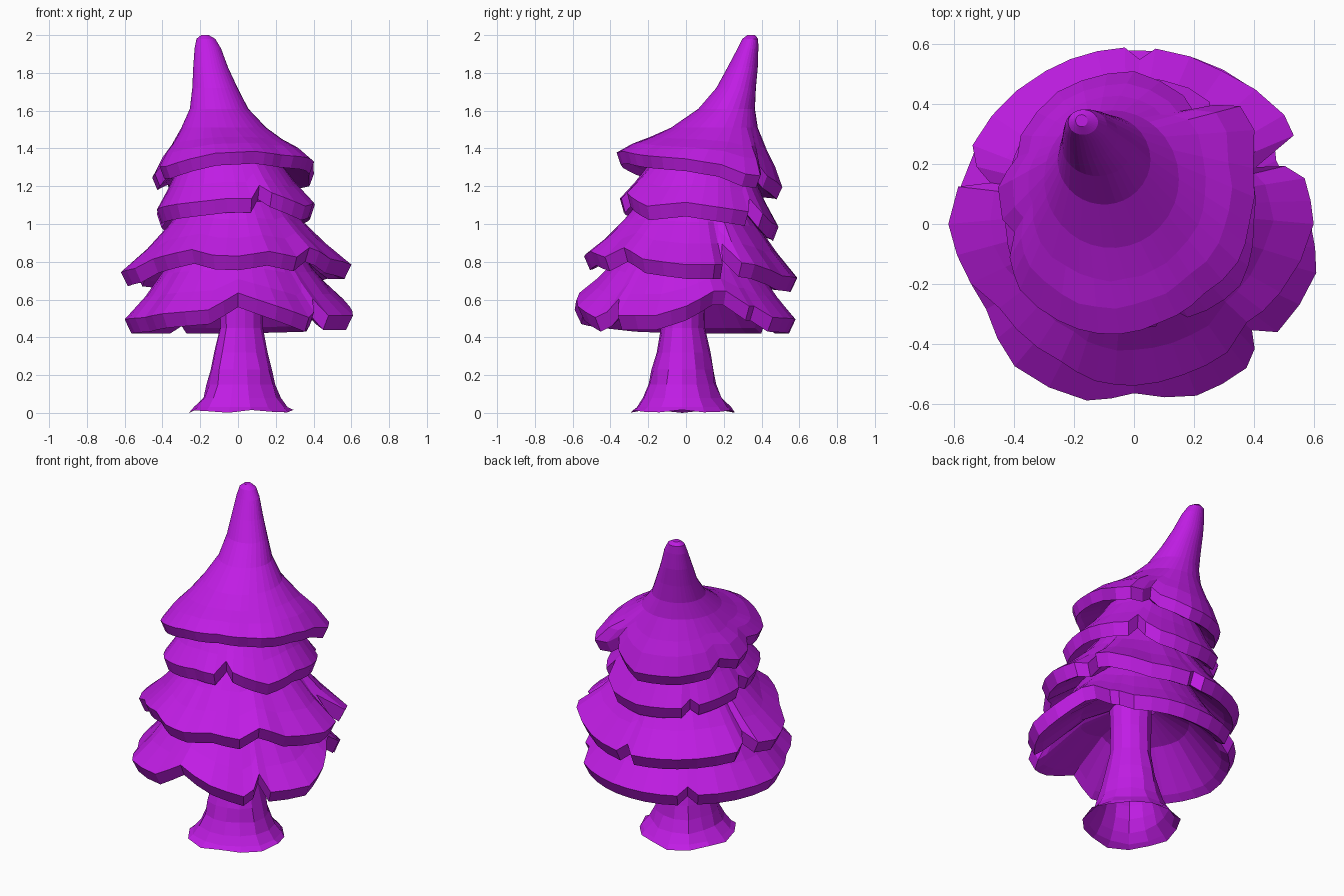
import bpy, bmesh, random
from math import sin, cos, radians, ceil

random.seed(4)

mat = bpy.data.materials.new("tree_purple")
mat.diffuse_color = (0.53, 0.012, 0.78, 1)


def loft(name, rings, cap_end=False):
    """Bridge equal-length rings into a flat shaded shell."""
    bm = bmesh.new()
    loops = [[bm.verts.new(p) for p in ring] for ring in rings]
    n = len(loops[0])
    for a, b in zip(loops, loops[1:]):
        for i in range(n):
            j = (i + 1) % n
            bm.faces.new((a[i], a[j], b[j], b[i]))
    if cap_end:
        bm.faces.new(loops[-1])
    bmesh.ops.recalc_face_normals(bm, faces=bm.faces)
    me = bpy.data.meshes.new(name)
    bm.to_mesh(me)
    bm.free()
    ob = bpy.data.objects.new(name, me)
    ob.data.materials.append(mat)
    bpy.context.collection.objects.link(ob)
    return ob


def subdivide(keys, step=13):
    """Fill wide gaps between (angle, radius, height) rim keys."""
    out = []
    for a, b in zip(keys, keys[1:] + [(keys[0][0] + 360,) + keys[0][1:]]):
        n = max(1, ceil((b[0] - a[0]) / step))
        out += [tuple(u + (v - u) * i / n for u, v in zip(a, b)) for i in range(n)]
    return out


def mix(a, b, t, tz, jit=0.0):
    """Blend two rings: t sideways, tz in height."""
    out = []
    for p, q in zip(a, b):
        k = t + random.uniform(-jit, jit)
        out.append((p[0] + (q[0] - p[0]) * k, p[1] + (q[1] - p[1]) * k,
                    p[2] + (q[2] - p[2]) * tz))
    return out


def tier(name, keys, under_z, slope, tops, lip=0.075, cap_end=False):
    """Scalloped skirt: hollow underside, slanted lip, sloping top, then end sections."""
    rim = subdivide(keys)

    def ring(scale, dz):
        return [(r * scale * cos(radians(a)), r * scale * sin(radians(a)), z + dz)
                for a, r, z in rim]

    def ellipse(cx, cy, rx, ry, z):
        return [(cx + rx * cos(radians(a)), cy + ry * sin(radians(a)), z) for a, _, _ in rim]

    inner, low, top = ring(0.86, 0.03), ring(0.94, 0), ring(1, lip)
    core = ellipse(0, 0.03, 0.11, 0.11, under_z)
    ends = [ellipse(*t) for t in tops]
    rings = [core, mix(inner, core, 0.5, 0.7), inner, low, top]
    rings += [mix(top, ends[0], t, tz, 0.015) for t, tz in slope]
    return loft(name, rings + ends, cap_end)


SLOPE = [(0.4, 0.33), (0.74, 0.67)]

# Lowest skirt
tier("skirt_bottom", [
    (0, .59, .49), (16, .53, .57), (24, .52, .57), (36, .57, .49), (41, .55, .49),
    (50, .60, .43), (90, .58, .42), (120, .58, .42), (126, .54, .46), (132, .57, .42),
    (180, .60, .42), (210, .57, .43), (230, .62, .45), (255, .61, .47), (270, .565, .56),
    (290, .61, .49), (308, .61, .43), (314, .58, .46), (318, .53, .53), (323, .60, .44),
    (345, .63, .44)], 0.75, SLOPE, [(0, 0, .33, .33, .86)])

# Second skirt
tier("skirt_lower", [
    (0, .60, .71), (15, .59, .71), (21, .54, .71), (25, .45, .82), (29, .61, .72),
    (36, .62, .71), (60, .59, .65), (83, .59, .64), (88, .55, .68), (93, .59, .64),
    (120, .59, .65), (154, .60, .67), (160, .56, .70), (164, .50, .74), (168, .60, .69),
    (180, .62, .67), (200, .58, .69), (212, .53, .74), (242, .52, .79), (256, .54, .76),
    (270, .54, .755), (288, .53, .78), (306, .53, .75), (319, .50, .80), (326, .52, .78),
    (335, .54, .74)],
    0.95, SLOPE, [(-.01, .03, .27, .28, 1.12)])

# Third skirt
tier("skirt_upper", [
    (0, .40, 1.04), (46, .46, .99), (53, .42, 1.06), (58, .48, .98), (68, .49, .93),
    (90, .49, .91), (122, .50, .93), (128, .46, .97), (134, .48, .94), (150, .46, .96),
    (168, .44, .98), (173, .40, 1.03), (180, .43, 1.0), (220, .42, 1.03), (260, .35, 1.06),
    (282, .35, 1.06), (292, .30, 1.13), (300, .36, 1.09), (330, .41, 1.02)],
    1.22, SLOPE, [(-.05, .08, .23, .23, 1.4)])

# Top cap with leaning tip
tier("leaning_top", [
    (0, .385, 1.28), (25, .44, 1.25), (38, .51, 1.2), (48, .53, 1.19), (56, .48, 1.2),
    (63, .43, 1.25), (69, .46, 1.19), (90, .51, 1.13), (120, .51, 1.14), (142, .48, 1.16),
    (150, .45, 1.21), (165, .47, 1.18), (178, .44, 1.2), (184, .40, 1.25), (195, .43, 1.24),
    (210, .44, 1.24), (232, .41, 1.28), (252, .385, 1.31), (285, .34, 1.32), (315, .33, 1.3),
    (340, .37, 1.29)],
    1.38, [(0.3, 0.36), (0.62, 0.62)],
    [(-.075, .15, .225, .23, 1.51), (-.1, .215, .155, .15, 1.61),
     (-.122, .265, .12, .105, 1.72), (-.145, .30, .092, .08, 1.83),
     (-.16, .328, .07, .055, 1.93), (-.17, .34, .05, .042, 1.98),
     (-.175, .345, .02, .02, 2.0)], lip=0.065, cap_end=True)

# Trunk flaring into roots, open underneath
rings = []
for z, r in [(0, .275), (.03, .25), (.08, .21), (.15, .18), (.23, .165),
             (.32, .142), (.45, .115), (.6, .115), (.75, .12)]:
    ring = []
    for i in range(14):
        a = radians(360 * i / 14)
        k = r * (1 + 0.05 * cos(3 * a + 0.6) + random.uniform(-.04, .04))
        foot = 0.008 * (1 + cos(5 * a)) if z == 0 else 0
        ring.append((.012 + k * cos(a), -.02 + k * sin(a), z + foot))
    rings.append(ring)
loft("trunk", rings)
